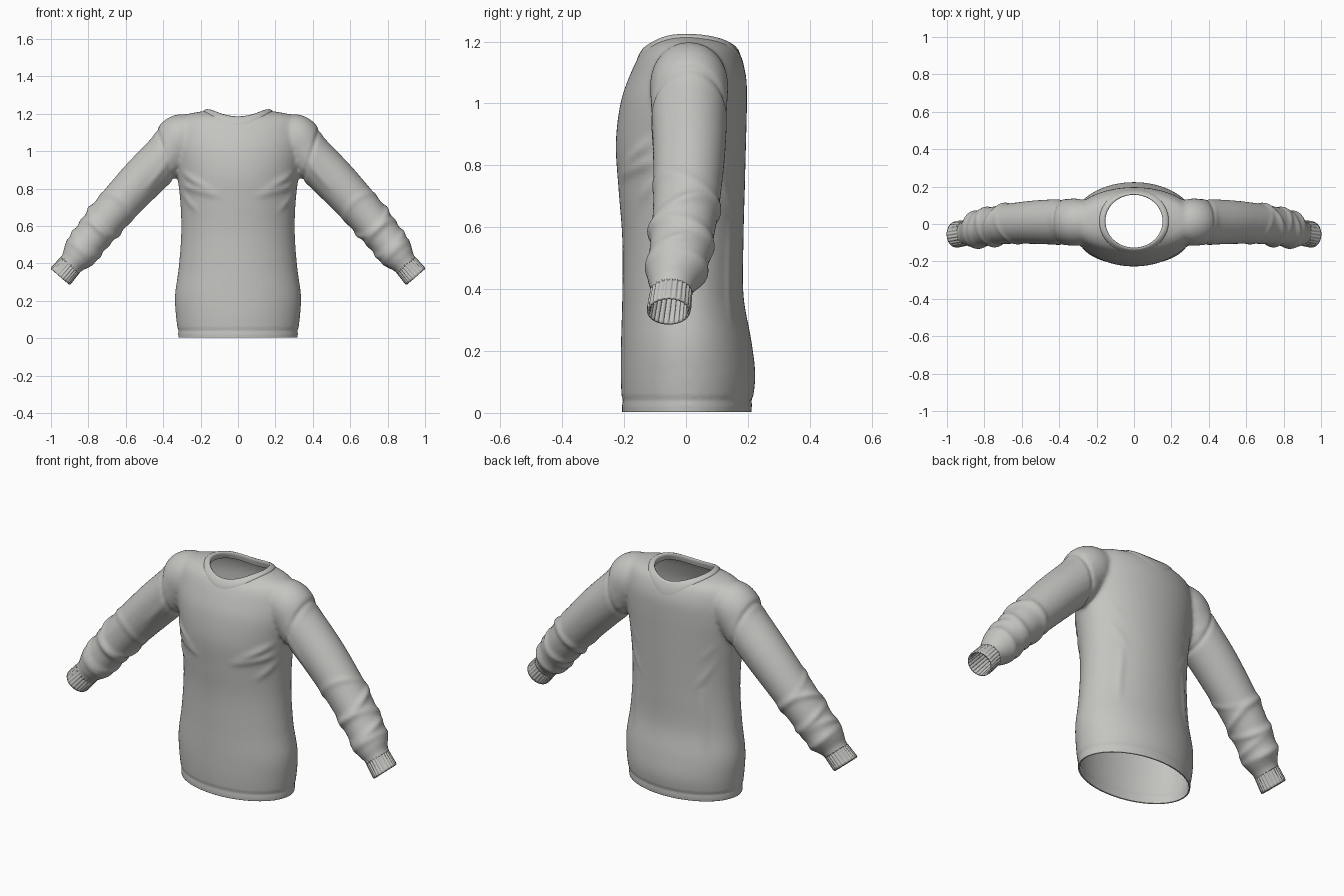
import bpy, bmesh
from math import sin, cos, pi, exp, atan2
from mathutils import Vector
from mathutils.bvhtree import BVHTree

cube = bpy.data.objects.get("Cube")
if cube:
    bpy.data.objects.remove(cube)

fabric = bpy.data.materials.new("grey_knit")
fabric.use_nodes = True
GREY = (0.55, 0.55, 0.53, 1)
fabric.diffuse_color = GREY
fabric.node_tree.nodes["Principled BSDF"].inputs["Base Color"].default_value = GREY


def spline(points, steps=8):
    """Smooth curve through tuples of any length."""
    pts = [Vector(p) for p in points]
    pts = [pts[0] * 2 - pts[1]] + pts + [pts[-1] * 2 - pts[-2]]
    out = []
    for a, b, c, d in zip(pts, pts[1:], pts[2:], pts[3:]):
        for i in range(steps):
            t = i / steps
            out.append(b + (c - a) * (t / 2) + (a * 2 - b * 5 + c * 4 - d) * (t * t / 2)
                       + (b * 3 - a - c * 3 + d) * (t ** 3 / 2))
    return out + [pts[-2]]


def loft(bm, rings, cap=False):
    """Skin a list of closed rings."""
    rows = [[bm.verts.new(p) for p in ring] for ring in rings]
    for low, high in zip(rows, rows[1:]):
        for i in range(len(low)):
            j = (i + 1) % len(low)
            bm.faces.new((low[i], low[j], high[j], high[i]))
    if cap:
        bm.faces.new(rows[0][::-1])
        bm.faces.new(rows[-1])


def make_object(name, bm, thickness=0.0):
    mesh = bpy.data.meshes.new(name)
    bm.to_mesh(mesh)
    bm.free()
    mesh.materials.append(fabric)
    mesh.polygons.foreach_set("use_smooth", [True] * len(mesh.polygons))
    obj = bpy.data.objects.new(name, mesh)
    bpy.context.collection.objects.link(obj)
    if thickness:
        shell = obj.modifiers.new("thickness", "SOLIDIFY")
        shell.thickness = thickness
        shell.offset = -1
    return obj


# Solid torso: height, half width, front depth, back depth
TORSO = [(-0.06, 0.315, 0.205, 0.205), (0.02, 0.32, 0.207, 0.213), (0.12, 0.332, 0.211, 0.224),
         (0.23, 0.337, 0.21, 0.212), (0.38, 0.317, 0.206, 0.186), (0.56, 0.304, 0.206, 0.186),
         (0.72, 0.308, 0.218, 0.19), (0.87, 0.325, 0.227, 0.194), (1.0, 0.345, 0.212, 0.197),
         (1.09, 0.345, 0.182, 0.194), (1.16, 0.33, 0.147, 0.172), (1.195, 0.28, 0.108, 0.14),
         (1.215, 0.18, 0.07, 0.09)]
# Solid sleeve: x, y, z, radius, depth radius
SLEEVE = [(0.2, 0.01, 1.08, 0.09, 0.1), (0.3, 0.01, 1.07, 0.13, 0.125), (0.37, 0.01, 0.99, 0.122, 0.123),
          (0.52, 0.01, 0.84, 0.117, 0.117), (0.68, 0, 0.665, 0.107, 0.107), (0.79, -0.018, 0.53, 0.097, 0.1),
          (0.853, -0.032, 0.445, 0.09, 0.094), (0.89, -0.045, 0.4, 0.067, 0.07), (0.95, -0.05, 0.33, 0.06, 0.06)]

ANGLES = [2 * pi * i / 64 for i in range(64)]
bm = bmesh.new()
loft(bm, [[(w * cos(a), (back if sin(a) > 0 else front) * sin(a), z) for a in ANGLES]
          for z, w, front, back in spline(TORSO)], cap=True)
path = spline(SLEEVE)
for side in (1, -1):
    rings = []
    for i, p in enumerate(path):
        tangent = (path[min(i + 1, len(path) - 1)] - path[max(i - 1, 0)])[:3]
        across = Vector((-tangent[2], 0, tangent[0])).normalized()
        rings.append([((p[0] + across.x * p[3] * cos(a)) * side, p[1] + p[4] * sin(a),
                       p[2] + across.z * p[3] * cos(a)) for a in ANGLES])
    loft(bm, rings, cap=True)
bmesh.ops.recalc_face_normals(bm, faces=bm.faces)

# Fuse torso and sleeves into one soft skin
blank = make_object("body_blank", bm)
remesh = blank.modifiers.new("fuse", "REMESH")
remesh.mode = "VOXEL"
remesh.voxel_size = 0.01
soft = blank.modifiers.new("soften", "SMOOTH")
soft.iterations = 10
graph = bpy.context.evaluated_depsgraph_get()
fused = bpy.data.meshes.new_from_object(blank.evaluated_get(graph))
bpy.data.objects.remove(blank)
bm = bmesh.new()
bm.from_mesh(fused)


def bump(distance, width):
    return exp(-(distance / width) ** 2)


# Cloth folds running over the chest and back: start, end, height
FOLDS = [((0.34, -0.1, 0.9), (0.14, -0.21, 0.79), 0.009), ((0.31, -0.1, 0.82), (0.1, -0.22, 0.76), 0.008),
         ((0.32, -0.08, 0.78), (0.22, -0.16, 0.68), 0.007), ((0.33, 0.12, 0.92), (0.2, 0.17, 0.78), 0.009),
         ((0.3, 0.12, 0.8), (0.17, 0.17, 0.62), 0.008), ((0.2, 0.15, 0.6), (0.22, 0.14, 0.3), 0.006),
         ((0.38, -0.11, 0.94), (0.5, -0.1, 0.78), 0.006)]
FOLDS = [(Vector(a), Vector(b), h) for a, b, h in FOLDS]
# Bunched rings on the forearm: position along the sleeve, slant, height
BUNCHES = [(-0.06, 0.5, 0.005), (0.03, -0.4, 0.011), (0.115, 0.3, 0.009), (0.18, -0.2, 0.009), (0.24, 0.1, 0.008)]
bm.normal_update()
moves = []
for v in bm.verts:
    x, y, z = abs(v.co.x), v.co.y, v.co.z
    p = Vector((x, y, z))
    push = -0.004 * bump(z - 0.04, 0.009)
    for a, b, height in FOLDS:
        t = max(0, min(1, (p - a).dot(b - a) / (b - a).length_squared))
        push += height * sin(pi * (0.15 + 0.8 * t)) * bump((p - a.lerp(b, t)).length, 0.02)
    if x > 0.32 and z > 0.2:
        push -= 0.006 * bump(0.949 * x - 0.316 * z - 0.06, 0.012)
    if x > 0.45:
        along = 0.68 * x - 0.73 * z
        for at, slant, height in BUNCHES:
            push += height * bump(along - at - slant * y, 0.02) * (0.75 + 0.25 * sin(30 * y + 50 * at))
    moves.append(v.normal * push)
for v, move in zip(bm.verts, moves):
    v.co += move

# Open the hem and the wrists
bmesh.ops.bisect_plane(bm, geom=bm.verts[:] + bm.edges[:] + bm.faces[:], plane_co=(0, 0, 0.003),
                       plane_no=(0, 0, -1), clear_outer=True)
for side in (1, -1):
    faces = [f for f in bm.faces if f.calc_center_median().x * side > 0.7]
    geom = set(faces) | {v for f in faces for v in f.verts} | {e for f in faces for e in f.edges}
    bmesh.ops.bisect_plane(bm, geom=list(geom), plane_co=(0.9 * side, -0.045, 0.39),
                           plane_no=(0.65 * side, 0, -0.76), clear_outer=True)

# Neckband laid on the surface, then the neck opening beneath it
NECK_Y, NECK_RX, NECK_RY = 0.015, 0.155, 0.143
tree = BVHTree.FromBMesh(bm)
band = bmesh.new()
rings = []
for out, up in ((0.006, -0.03), (0, -0.012), (-0.002, 0), (0.002, 0.008), (0.012, 0.01),
                (0.024, 0.007), (0.03, 0.003), (0.032, -0.006)):
    ring = []
    for a in ANGLES:
        x, y = (NECK_RX + out) * cos(a), NECK_Y + (NECK_RY + out) * sin(a)
        hit = tree.ray_cast(Vector((x, y, 2)), Vector((0, 0, -1)))[0]
        ring.append((x, y, hit.z + up))
    rings.append(ring)
loft(band, rings)
bmesh.ops.recalc_face_normals(band, faces=band.faces)
make_object("neckband", band)


def neck_ratio(p):
    return (((p.x / (NECK_RX + 0.006)) ** 2 + ((p.y - NECK_Y) / (NECK_RY + 0.006)) ** 2) ** 0.5
            if p.z > 0.9 else 9)


bmesh.ops.delete(bm, geom=[f for f in bm.faces if neck_ratio(f.calc_center_median()) < 1], context="FACES")
for v in bm.verts:
    if v.is_boundary and neck_ratio(v.co) < 1.3:
        ratio = neck_ratio(v.co)
        v.co.x /= ratio
        v.co.y = NECK_Y + (v.co.y - NECK_Y) / ratio
make_object("sweater_body", bm, 0.007)

# Ribbed cuffs
for side, name in ((1, "left_cuff"), (-1, "right_cuff")):
    cuff = bmesh.new()
    rings = []
    for t in (0, 0.1, 0.5, 0.9, 1):
        centre = Vector((0.873, -0.044, 0.42)).lerp(Vector((0.951, -0.056, 0.329)), t)
        ring = []
        for i in range(144):
            a = 2 * pi * i / 144
            r = 0.062 + 0.005 * t + 0.0025 * cos(24 * a) * (t < 1)
            ring.append(((centre.x + 0.76 * r * cos(a)) * side, centre.y + 1.04 * r * sin(a),
                         centre.z + 0.65 * r * cos(a)))
        rings.append(ring)
    loft(cuff, rings)
    bmesh.ops.recalc_face_normals(cuff, faces=cuff.faces)
    make_object(name, cuff, 0.007)
